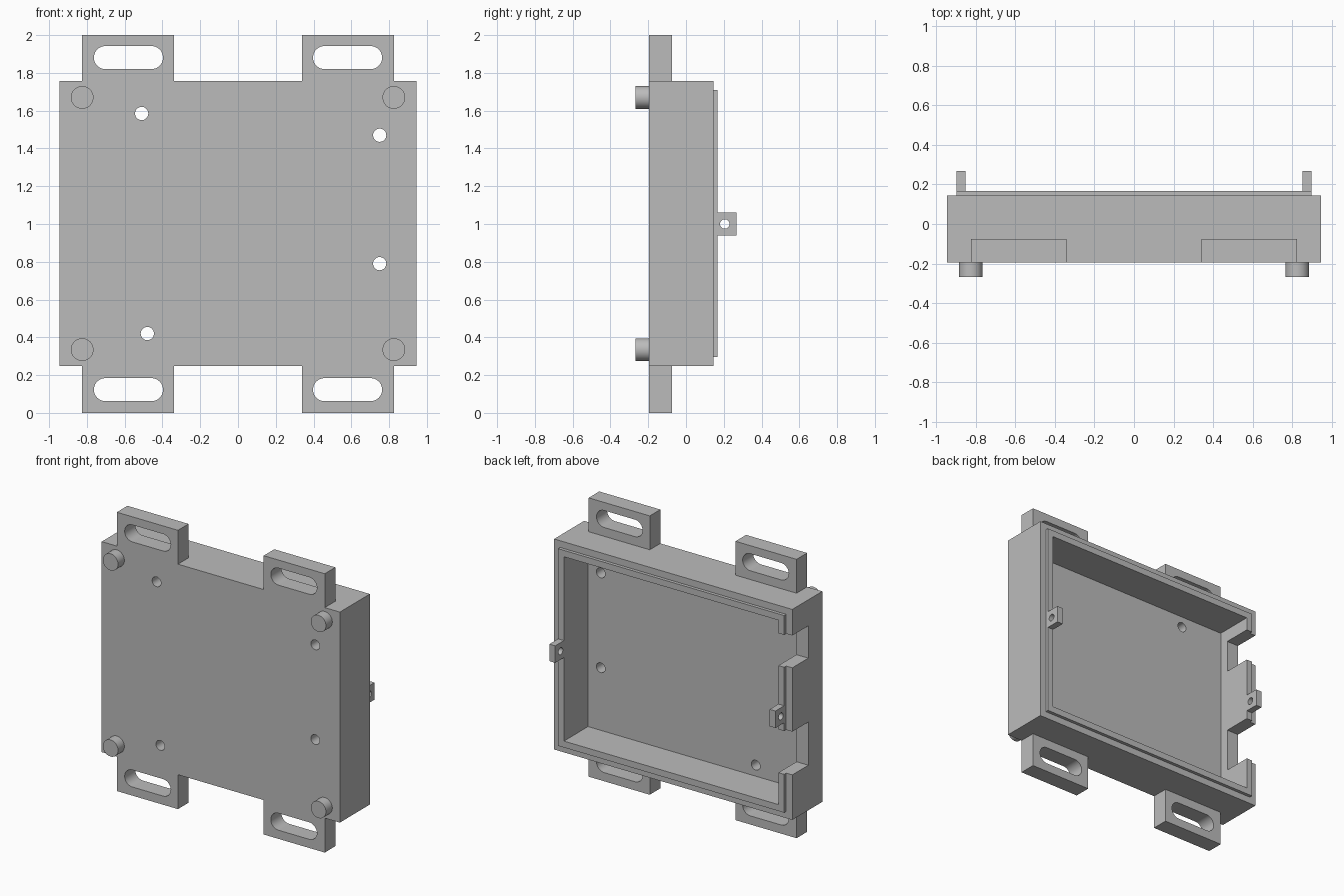
import bpy
import bmesh
from math import sin, cos, pi, radians
from mathutils import Matrix

if "Cube" in bpy.data.objects:
    bpy.data.objects.remove(bpy.data.objects["Cube"], do_unlink=True)

# One grey for the whole housing
COLOUR = (0.5, 0.5, 0.5, 1)
grey = bpy.data.materials.new("matte grey")
grey.use_nodes = True
grey.diffuse_color = COLOUR
grey.node_tree.nodes["Principled BSDF"].inputs["Base Color"].default_value = COLOUR


def finish(name, bm):
    bmesh.ops.recalc_face_normals(bm, faces=bm.faces)
    mesh = bpy.data.meshes.new(name)
    bm.to_mesh(mesh)
    bm.free()
    mesh.materials.append(grey)
    obj = bpy.data.objects.new(name, mesh)
    bpy.context.collection.objects.link(obj)
    return obj


def box(name, x, y, z):
    """Box from three (low, high) ranges."""
    size = [b - a for a, b in (x, y, z)]
    centre = [(a + b) / 2 for a, b in (x, y, z)]
    bm = bmesh.new()
    bmesh.ops.create_cube(bm, size=1, matrix=Matrix.Translation(centre) @ Matrix.Diagonal(size + [1]))
    return finish(name, bm)


def slot(name, x, z, r, y, half=0, turn=0):
    """Round-ended bar along y; half = 0 makes a cylinder."""
    bm = bmesh.new()
    n = 20
    ring = []
    for side in (1, -1):
        for i in range(n + 1):
            a = pi * i / n - pi / 2
            ring.append((side * (half + r * cos(a)), y[0], side * r * sin(a)))
    if half == 0:
        ring = ring[:n] + ring[n + 1:-1]
    face = bm.faces.new([bm.verts.new(p) for p in ring])
    new = bmesh.ops.extrude_face_region(bm, geom=[face])["geom"]
    top = [v for v in new if isinstance(v, bmesh.types.BMVert)]
    bmesh.ops.translate(bm, verts=top, vec=(0, y[1] - y[0], 0))
    move = Matrix.Translation((x, 0, z)) @ Matrix.Rotation(turn, 4, "Z")
    bmesh.ops.transform(bm, matrix=move, verts=bm.verts)
    return finish(name, bm)


def cut(obj, cutters):
    """Subtract the cutters, bake the result and delete them."""
    for c in cutters:
        c.hide_render = True
        mod = obj.modifiers.new("cut", "BOOLEAN")
        mod.operation = "DIFFERENCE"
        mod.solver = "EXACT"
        mod.object = c
    graph = bpy.context.evaluated_depsgraph_get()
    graph.update()
    baked = bpy.data.meshes.new_from_object(obj.evaluated_get(graph))
    obj.modifiers.clear()
    obj.data = baked
    for c in cutters:
        bpy.data.objects.remove(c, do_unlink=True)
    return obj


FRONT, RIM, LIP, BACK = -0.195, 0.145, 0.168, 0.267
HALF, LOW, HIGH = 0.945, 0.247, 1.757
WALL, STEP = 0.094, 0.048


def cavity():
    return box("cavity", (WALL - HALF, HALF - WALL), (-0.105, 0.4), (LOW + WALL, HIGH - WALL))


def notches():
    return [box("notch", (-1.1, -0.8), (-0.037, 0.4), z) for z in ((1.338, 1.57), (0.57, 0.88))]


parts = []

# Open-backed tray with mounting holes and two notches in one side wall
shell = box("tray", (-HALF, HALF), (FRONT, RIM), (LOW, HIGH))
holes = [slot("hole", x, z, 0.035, (-0.4, 0.05))
         for x, z in ((-0.51, 1.585), (0.75, 1.47), (0.75, 0.79), (-0.48, 0.42))]
parts.append(cut(shell, [cavity()] + notches() + holes))

# Raised locating lip around the opening
lip = box("rim_lip", (STEP - HALF, HALF - STEP), (RIM, LIP), (LOW + STEP, HIGH - STEP))
parts.append(cut(lip, [cavity()] + notches()))

for side, word in ((1, "left"), (-1, "right")):
    # Small drilled bracket on the lip
    edges = sorted((side * (HALF - STEP), side * (HALF - WALL)))
    bracket = box(word + "_bracket", edges, (RIM, BACK), (0.94, 1.062))
    # Turned a quarter so the hole runs sideways
    drill = slot("drill", side * 0.87, 1.0, 0.025, (-0.1, 0.1), turn=pi / 2)
    drill.data.transform(Matrix.Translation((0, 0.205, 0)))
    parts.append(cut(bracket, [drill]))

    for level, z, ear_z, slot_z, foot_z in (
            ("upper", HIGH, (HIGH, 2), 1.881, 1.67),
            ("lower", LOW, (0, LOW), 0.123, 0.335)):
        # Slotted mounting ear
        ear = box(f"{level}_{word}_ear", sorted((side * 0.34, side * 0.825)), (FRONT, -0.075), ear_z)
        slit = slot("slit", side * 0.58, slot_z, 0.061, (-0.4, 0.1), half=0.122)
        parts.append(cut(ear, [slit]))
        # Round foot on the front
        parts.append(slot(f"{level}_{word}_foot", side * 0.825, foot_z, 0.06, (-BACK, FRONT)))

# Smooth the round walls, keep the edges sharp
bpy.ops.object.select_all(action="DESELECT")
for obj in parts:
    obj.select_set(True)
bpy.context.view_layer.objects.active = parts[0]
bpy.ops.object.shade_smooth_by_angle(angle=radians(30))
